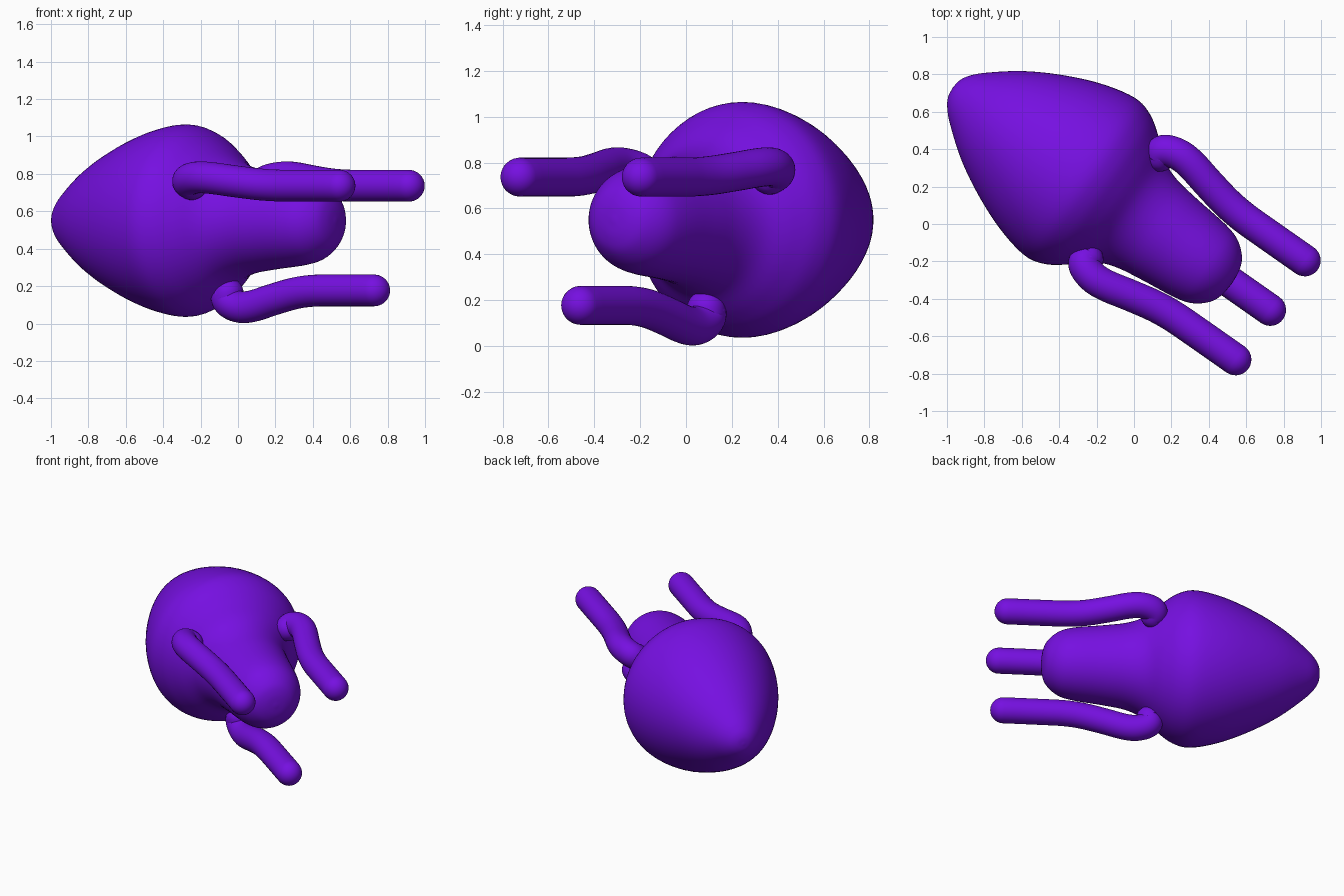
import bpy, bmesh, math
from mathutils import Vector

if "Cube" in bpy.data.objects:
    bpy.data.objects.remove(bpy.data.objects["Cube"])

# Shared frame: horizontal main axis D, sideways N, up Z
ANG = math.radians(-35)
D = Vector((math.cos(ANG), math.sin(ANG), 0))
N = Vector((-math.sin(ANG), math.cos(ANG), 0))
Z = Vector((0, 0, 1))
ORIGIN = N * 0.041 + Z * 0.55

purple = bpy.data.materials.new("purple")
purple.diffuse_color = (0.18, 0.005, 0.75, 1)
purple.use_nodes = True
purple.node_tree.nodes["Principled BSDF"].inputs["Base Color"].default_value = purple.diffuse_color


def spline(pts, steps):
    """Catmull-Rom through 2D points."""
    p = [Vector(q) for q in pts]
    p = [2 * p[0] - p[1]] + p + [2 * p[-1] - p[-2]]
    out = []
    for i in range(1, len(p) - 2):
        a, b, c, d = p[i - 1:i + 3]
        for k in range(steps):
            t = k / steps
            out.append(0.5 * (2 * b + (c - a) * t + (2 * a - 5 * b + 4 * c - d) * t * t
                              + (3 * b - a - 3 * c + d) * t ** 3))
    out.append(p[-2])
    return out


def skin(name, rings, sides):
    """Rings are (centre, u, v, radius); the first and last close to a point."""
    bm = bmesh.new()
    loops = []
    for c, u, v, r in rings:
        loops.append([bm.verts.new(c + (u * math.cos(a) + v * math.sin(a)) * r)
                      for a in (2 * math.pi * i / sides for i in range(sides))])
    for a, b in zip(loops, loops[1:]):
        for i in range(sides):
            j = (i + 1) % sides
            bm.faces.new((a[i], a[j], b[j], b[i]))
    bmesh.ops.remove_doubles(bm, verts=bm.verts, dist=1e-5)
    bmesh.ops.recalc_face_normals(bm, faces=bm.faces)
    for f in bm.faces:
        f.smooth = True
    me = bpy.data.meshes.new(name)
    bm.to_mesh(me)
    bm.free()
    me.materials.append(purple)
    ob = bpy.data.objects.new(name, me)
    bpy.context.collection.objects.link(ob)


# Body: turned profile (distance along axis, radius)
profile = [(-1.212, 0), (-1.205, 0.05), (-1.178, 0.1), (-1.115, 0.165), (-0.96, 0.285),
           (-0.78, 0.387), (-0.576, 0.472), (-0.385, 0.514), (-0.267, 0.489), (-0.164, 0.42),
           (-0.06, 0.332), (0.05, 0.286), (0.2, 0.262), (0.4, 0.238), (0.5, 0.208),
           (0.573, 0.147), (0.603, 0.08), (0.612, 0)]
skin("body", [(ORIGIN + D * q.x, N, Z, max(q.y, 0)) for q in spline(profile, 5)], 64)

# Tentacles: bent tubes with round ends, spaced evenly round the axis
TUBE = 0.085
path = spline([(-0.095, 0.39), (-0.10, 0.42), (-0.065, 0.448), (0, 0.463), (0.08, 0.454),
               (0.2, 0.422), (0.34, 0.389), (0.46, 0.375), (0.6, 0.373), (0.86, 0.373)], 5)


def tentacle(name, angle):
    out = N * math.cos(angle) + Z * math.sin(angle)
    side = D.cross(out)
    rings = []

    def ring(q, t, r):
        rings.append((ORIGIN + D * q.x + out * q.y, D * -t.y + out * t.x, side, r))

    tan = [(path[min(i + 1, len(path) - 1)] - path[max(i - 1, 0)]).normalized()
           for i in range(len(path))]
    tan[0] = Vector((0.25, 1)).normalized()
    caps = [math.pi / 2 * k / 7 for k in range(7)]
    for a in caps:
        ring(path[0] - tan[0] * TUBE * math.cos(a), tan[0], TUBE * math.sin(a))
    for q, t in zip(path, tan):
        ring(q, t, TUBE)
    for a in reversed(caps):
        ring(path[-1] + tan[-1] * TUBE * math.cos(a), tan[-1], TUBE * math.sin(a))
    skin(name, rings, 32)


for label, deg in (("left", 30), ("right", 150), ("lower", -90)):
    tentacle(label + "_tentacle", math.radians(deg))
